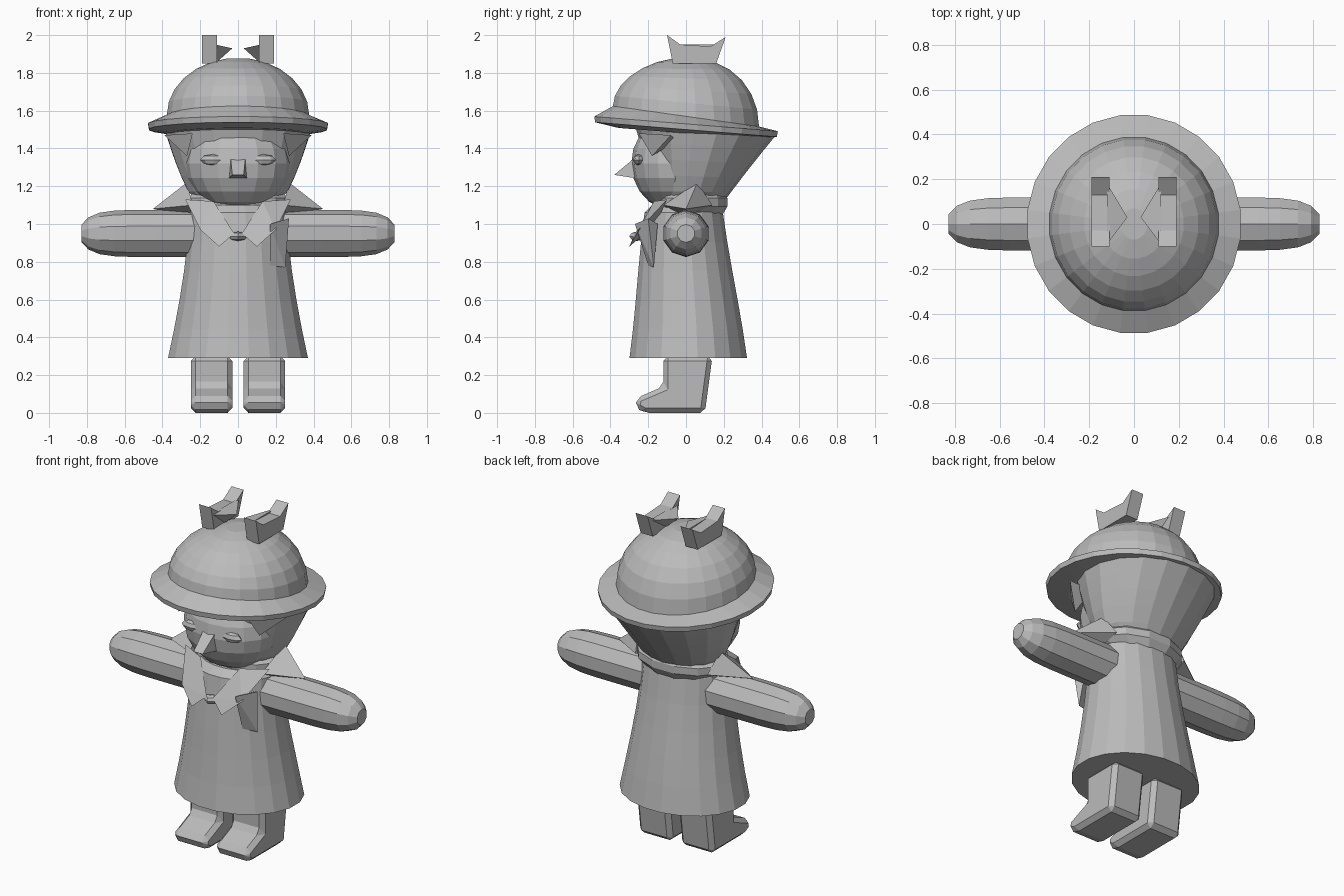
import bpy
import bmesh
from math import sin, cos, pi

if "Cube" in bpy.data.objects:
    bpy.data.objects.remove(bpy.data.objects["Cube"], do_unlink=True)

grey = (.5, .5, .5, 1)
material = bpy.data.materials.new("plain grey")
material.use_nodes = True
material.diffuse_color = grey
shader = material.node_tree.nodes["Principled BSDF"]
shader.inputs["Base Color"].default_value = grey


def finish(name, bm):
    """Turn a bmesh into a flat shaded grey object."""
    bmesh.ops.recalc_face_normals(bm, faces=bm.faces[:])
    mesh = bpy.data.meshes.new(name)
    bm.to_mesh(mesh)
    bm.free()
    mesh.materials.append(material)
    part = bpy.data.objects.new(name, mesh)
    bpy.context.collection.objects.link(part)
    return part


def skin(name, rings):
    """Skin a list of point rings and cap both ends."""
    bm = bmesh.new()
    loops = [[bm.verts.new(point) for point in ring] for ring in rings]
    count = len(loops[0])
    for lower, upper in zip(loops, loops[1:]):
        for i in range(count):
            j = (i + 1) % count
            bm.faces.new((lower[i], lower[j], upper[j], upper[i]))
    bm.faces.new(loops[0])
    bm.faces.new(loops[-1])
    return finish(name, bm)


def circle(sides):
    """Unit circle points with a flat side at the start."""
    angles = [2 * pi * (i + .5) / sides for i in range(sides)]
    return [(cos(angle), sin(angle)) for angle in angles]


def oval(height, width, depth, shift=0, tilt=0, sides=20):
    """Horizontal oval ring, shifted along y and tilted front to back."""
    ring = []
    for across, along in circle(sides):
        y = shift + depth * along
        ring.append((width * across, y, height + tilt * y))
    return ring


def fractions(steps):
    return [i / steps for i in range(steps + 1)]


def ball(name, centre, radii, segments, rings):
    """Low-poly ellipsoid."""
    bm = bmesh.new()
    bmesh.ops.create_uvsphere(bm, u_segments=segments, v_segments=rings, radius=1)
    bmesh.ops.scale(bm, vec=radii, verts=bm.verts)
    bmesh.ops.translate(bm, vec=centre, verts=bm.verts)
    return finish(name, bm)


def hull(name, points, side=1):
    """Faceted solid around a few points, on the chosen side."""
    bm = bmesh.new()
    for x, y, z in points:
        bm.verts.new((x * side, y, z))
    bmesh.ops.convex_hull(bm, input=bm.verts[:])
    loose = [vert for vert in bm.verts if not vert.link_faces]
    bmesh.ops.delete(bm, geom=loose, context="VERTS")
    return finish(name, bm)


def prism(name, outline, inner, outer, side):
    """Side outline extruded across x."""
    rings = [[(x * side, y, z) for y, z in outline] for x in (inner, outer)]
    return skin(name, rings)


# Hat: tilted brim below a round crown with a flat top
brim = [
    oval(1.48, .36, .36, tilt=-.08, sides=24),
    oval(1.5, .475, .485, tilt=-.08, sides=24),
    oval(1.53, .48, .49, tilt=-.08, sides=24),
]
crown = []
for t in fractions(6):
    angle = t * pi * .45
    radius = .38 * cos(angle)
    crown.append(oval(1.57 + .31 * sin(angle), radius, radius + .01,
                      tilt=-.14 * (1 - t) ** 2, sides=24))
skin("hat", brim + crown)

# Hair flaring from the neck to the brim
skin("hair", [oval(1.09 + .41 * t, .19 + .2 * t ** .6, .16 + .21 * t,
                   shift=.02 + .08 * t, tilt=-.08 * t, sides=18)
              for t in fractions(5)])

# Head and nose
ball("face", (0, -.06, 1.32), (.28, .23, .25), 16, 10)
hull("nose", [(.05, -.25, 1.24), (-.05, -.25, 1.24), (.03, -.38, 1.26),
              (-.03, -.38, 1.26), (.04, -.26, 1.36), (-.04, -.26, 1.36)])

# Coat widening towards the hem, with a rounded shoulder ring
coat = [oval(.29 + .77 * t, .26 + .115 * (1 - t) ** 1.5, .21 + .105 * (1 - t),
             shift=.012 * cos(pi * t)) for t in fractions(5)]
skin("coat", coat + [oval(1.1, .22, .18)])

# Scarf rolled around the neck and knotted in front
skin("scarf", [oval(1.05 + .13 * t, .22 + .07 * sin(pi * t), .17 + .03 * sin(pi * t),
                    shift=.03, sides=12) for t in fractions(3)])
ball("scarf_knot", (0, -.26, .935), (.05, .04, .025), 4, 4)
hull("scarf_tail", [(.17, -.27, 1), (.27, -.2, 1.03), (.25, -.17, .77),
                    (.17, -.2, .78), (.22, -.15, 1)])

# Side profiles of boots and hat ears, as y and z
boot = [(-.22, 0), (-.27, .03), (-.26, .08), (-.12, .14),
        (-.12, .3), (.14, .3), (.1, 0)]
ear = [(-.07, 1.85), (-.1, 2), (-.03, 1.95), (.13, 1.94), (.21, 1.99), (.16, 1.85)]

for side, label in ((1, "left"), (-1, "right")):
    # Sleeve with a rounded tip
    sleeve = []
    for i in range(8):
        t = sin(pi * i / 16)
        radius = .125 * (1 - t ** 8) ** .5
        sleeve.append([(side * (.2 + .64 * t), radius * across, .95 + radius * up)
                       for across, up in circle(10)])
    skin(label + "_arm", sleeve)

    # Boot with clipped edges
    foot = prism(label + "_boot", boot, .03, .25, side)
    clip = foot.modifiers.new("clipped edges", "BEVEL")
    clip.width = .025
    clip.segments = 1

    # Hat ear with a fold pointing inwards
    prism(label + "_hat_ear", ear, .11, .19, side)
    hull(label + "_ear_fold", [(.03, .03, 1.93), (.12, -.09, 1.95),
                               (.12, .18, 1.95), (.12, .03, 1.85)], side)

    # Scarf corner over the shoulder
    hull(label + "_scarf_wing", [(.27, .06, 1.22), (.45, 0, 1.08), (.24, -.12, 1.1),
                                 (.24, .14, 1.1), (.26, 0, 1.04)], side)

    # Pointed collar flap
    hull(label + "_collar_flap", [(.28, -.1, 1.13), (.13, -.17, 1.12), (.02, -.27, .95),
                                  (.1, -.3, .88), (.2, -.25, .97), (.15, -.16, 1)], side)

    # Hair lock beside the face
    hull(label + "_side_lock", [(.39, -.08, 1.47), (.24, -.25, 1.48),
                                (.27, -.18, 1.36), (.26, -.05, 1.44)], side)

    # Closed eyelid
    ball(label + "_eyelid", (side * .13, -.25, 1.34), (.07, .03, .03), 8, 4)
